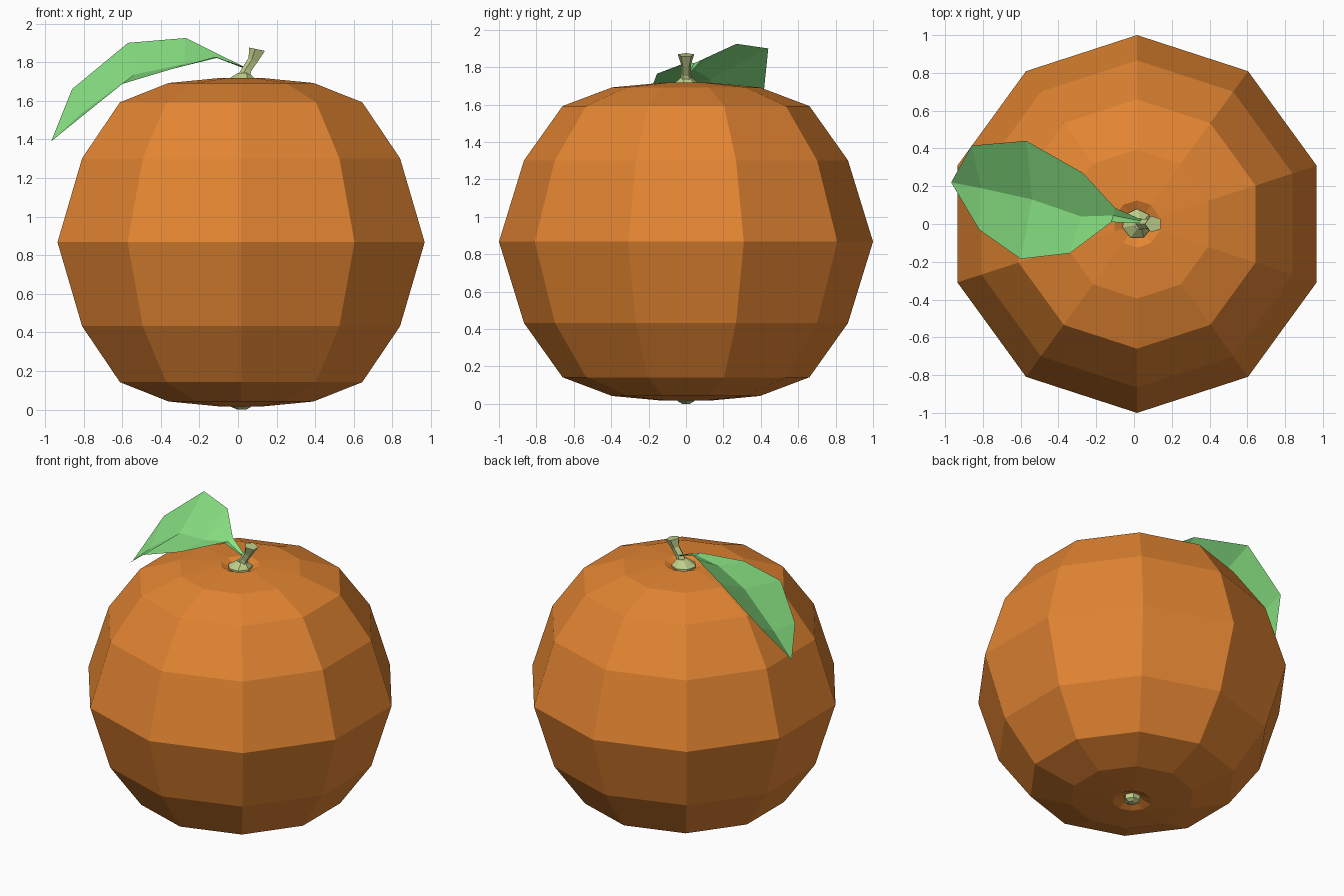
import bpy
from math import sin, cos, radians, tau
from mathutils import Vector

if "Cube" in bpy.data.objects:
    bpy.data.objects.remove(bpy.data.objects["Cube"])

CX = 0.016  # fruit axis


def material(name, rgb):
    m = bpy.data.materials.new(name)
    m.diffuse_color = (*rgb, 1)
    m.use_nodes = True
    m.node_tree.nodes["Principled BSDF"].inputs["Base Color"].default_value = m.diffuse_color
    return m


def mesh_object(name, verts, faces, mat):
    me = bpy.data.meshes.new(name)
    me.from_pydata(verts, [], faces)
    me.materials.append(mat)
    ob = bpy.data.objects.new(name, me)
    bpy.context.collection.objects.link(ob)
    return ob


def tube(name, rings, sides, mat, start=0.0):
    """Loft rings of (x, z, radius, tilt about y), capped at both ends."""
    verts, faces = [], []
    for x, z, r, tilt in rings:
        for i in range(sides):
            a = radians(start) + tau * i / sides
            u = r * cos(a)
            verts.append((x + u * cos(radians(tilt)), r * sin(a),
                          z - u * sin(radians(tilt))))
    for k in range(len(rings) - 1):
        for i in range(sides):
            j = (i + 1) % sides
            faces.append((k * sides + i, k * sides + j,
                          (k + 1) * sides + j, (k + 1) * sides + i))
    faces.append(tuple(reversed(range(sides))))
    n = len(verts)
    faces.append(tuple(range(n - sides, n)))
    return mesh_object(name, verts, faces, mat)


orange = material("orange_peel", (0.77, 0.235, 0.032))
stem_green = material("stem_green", (0.52, 0.62, 0.255))
leaf_green = material("leaf_green", (0.25, 0.77, 0.23))

# Ten-sided fruit with a dimple at each pole
upper = [(1.0, 0.0), (0.866, 0.435), (0.66, 0.725), (0.395, 0.825),
         (0.125, 0.85), (0.06, 0.82)]
profile = [(r, 0.867 - h) for r, h in reversed(upper)]
profile += [(r, 0.867 + h) for r, h in upper[1:]]
tube("fruit", [(CX, z, r, 0) for r, z in profile], 10, orange, 18)

# Calyx, bent stem and the small bottom button
tube("calyx", [(CX, 1.69, 0.08, 0), (CX, 1.705, 0.08, 0), (0.03, 1.745, 0.03, 0)],
     7, stem_green, 90)
tube("stem", [(0.03, 1.72, 0.035, 10), (0.05, 1.765, 0.027, 30),
              (0.08, 1.81, 0.028, 25), (0.103, 1.866, 0.046, 12)],
     5, stem_green, 36)
tube("bottom_button", [(0.02, 0.0, 0.025, 0), (CX, 0.015, 0.052, 0),
                       (CX, 0.05, 0.052, 0)], 6, stem_green)

# Leaf: back edge, midrib and front edge across each station, then the tip
stations = [
    ((0.035, 0.025, 1.775), (0.04, 0.015, 1.765), (0.03, 0.005, 1.775)),
    ((-0.10, 0.085, 1.84), (-0.11, 0.045, 1.822), (-0.12, 0.01, 1.828)),
    ((-0.27, 0.27, 1.925), (-0.28, 0.04, 1.79), (-0.34, -0.155, 1.765)),
    ((-0.57, 0.44, 1.90), (-0.54, 0.13, 1.735), (-0.60, -0.185, 1.687)),
    ((-0.86, 0.415, 1.66), (-0.81, 0.19, 1.535), (-0.82, -0.03, 1.51)),
]
verts = [Vector(p) for s in stations for p in s] + [Vector((-0.968, 0.22, 1.39))]
faces = []
for k in range(len(stations) - 1):
    for c in (0, 1):
        a = 3 * k + c
        faces.append((a, a + 3, a + 4, a + 1))
faces += [(12, 15, 13), (13, 15, 14)]
mesh_object("leaf", verts, faces, leaf_green)
